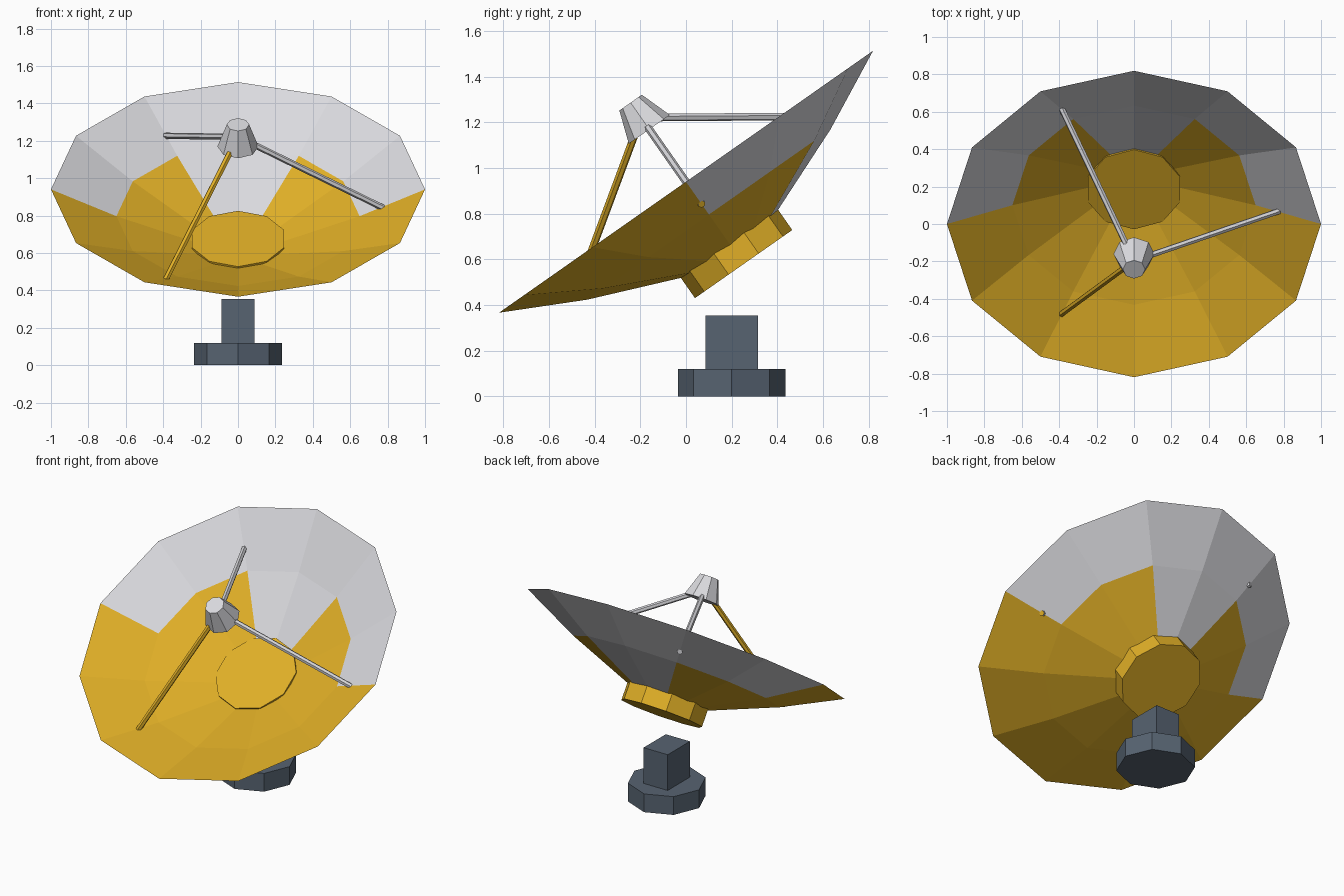
import bpy, bmesh
from math import sin, cos, pi, radians
from mathutils import Matrix, Vector

if "Cube" in bpy.data.objects:
    bpy.data.objects.remove(bpy.data.objects["Cube"])


def material(name, rgb):
    m = bpy.data.materials.new(name)
    m.diffuse_color = (*rgb, 1)
    m.use_nodes = True
    m.node_tree.nodes["Principled BSDF"].inputs["Base Color"].default_value = m.diffuse_color
    return m


GOLD = material("gold", (0.75, 0.43, 0.02))
GREY = material("light_grey", (0.70, 0.70, 0.73))
SLATE = material("slate", (0.095, 0.125, 0.165))

# Reflector frame: rim centre, tilted back towards the front
TILT = Matrix.Translation((0, 0, 0.94)) @ Matrix.Rotation(radians(35), 4, 'X')
SPLIT_Z = 0.94  # faces centred above this height are grey


def loft(name, profile, sides, matrix, mats, start=0.0, caps=True):
    """Rings of (radius, z) joined into a faceted surface of revolution."""
    bm = bmesh.new()
    rings = [[bm.verts.new((r * cos(start + 2 * pi * i / sides),
                            r * sin(start + 2 * pi * i / sides), z))
              for i in range(sides)] for r, z in profile]
    for a, b in zip(rings, rings[1:]):
        for i in range(sides):
            j = (i + 1) % sides
            bm.faces.new((a[i], a[j], b[j], b[i]))
    if caps:
        bm.faces.new(rings[0][::-1])
        bm.faces.new(rings[-1])
    return finish(name, bm, matrix, mats)


def finish(name, bm, matrix, mats):
    bm.transform(matrix)
    # Two-tone parts: gold below the split height, grey above
    if len(mats) > 1:
        for f in bm.faces:
            f.material_index = int(f.calc_center_median().z > SPLIT_Z)
    me = bpy.data.meshes.new(name)
    bm.to_mesh(me)
    bm.free()
    for m in mats:
        me.materials.append(m)
    ob = bpy.data.objects.new(name, me)
    bpy.context.collection.objects.link(ob)
    return ob


TWO_TONE = (GOLD, GREY)

# Dish: thin twelve-sided bowl
loft("dish", [(0.2, -0.356), (0.65, -0.175), (1.0, 0)], 12, TILT, TWO_TONE, caps=False)

# Hub behind the dish centre
loft("hub", [(0.26, -0.44), (0.26, -0.322)], 10, TILT, (GOLD,), start=pi / 2)

# Feed horn at the focus
loft("feed_horn", [(0.11, 0.28), (0.06, 0.423)], 8, TILT, TWO_TONE)

# Three struts from dish to feed horn
for k in range(3):
    a = 2 * pi * k / 3
    foot = Vector((0.775 * cos(a), 0.775 * sin(a), -0.12))
    top = Vector((0.08 * cos(a), 0.08 * sin(a), 0.295))
    d = top - foot
    place = TILT @ Matrix.Translation(foot) @ d.to_track_quat('Z', 'Y').to_matrix().to_4x4()
    loft(f"strut_{k + 1}", [(0.017, 0), (0.017, d.length)], 6, place, TWO_TONE)

# Octagonal foot and square post
loft("base", [(0.235, 0), (0.235, 0.12)], 8, Matrix.Translation((0, 0.2, 0)), (SLATE,))
bm = bmesh.new()
bmesh.ops.create_cube(bm, size=1)
finish("post", bm, Matrix.Translation((0, 0.2, 0.2325)) @ Matrix.Diagonal((0.175, 0.23, 0.245, 1)), (SLATE,))
